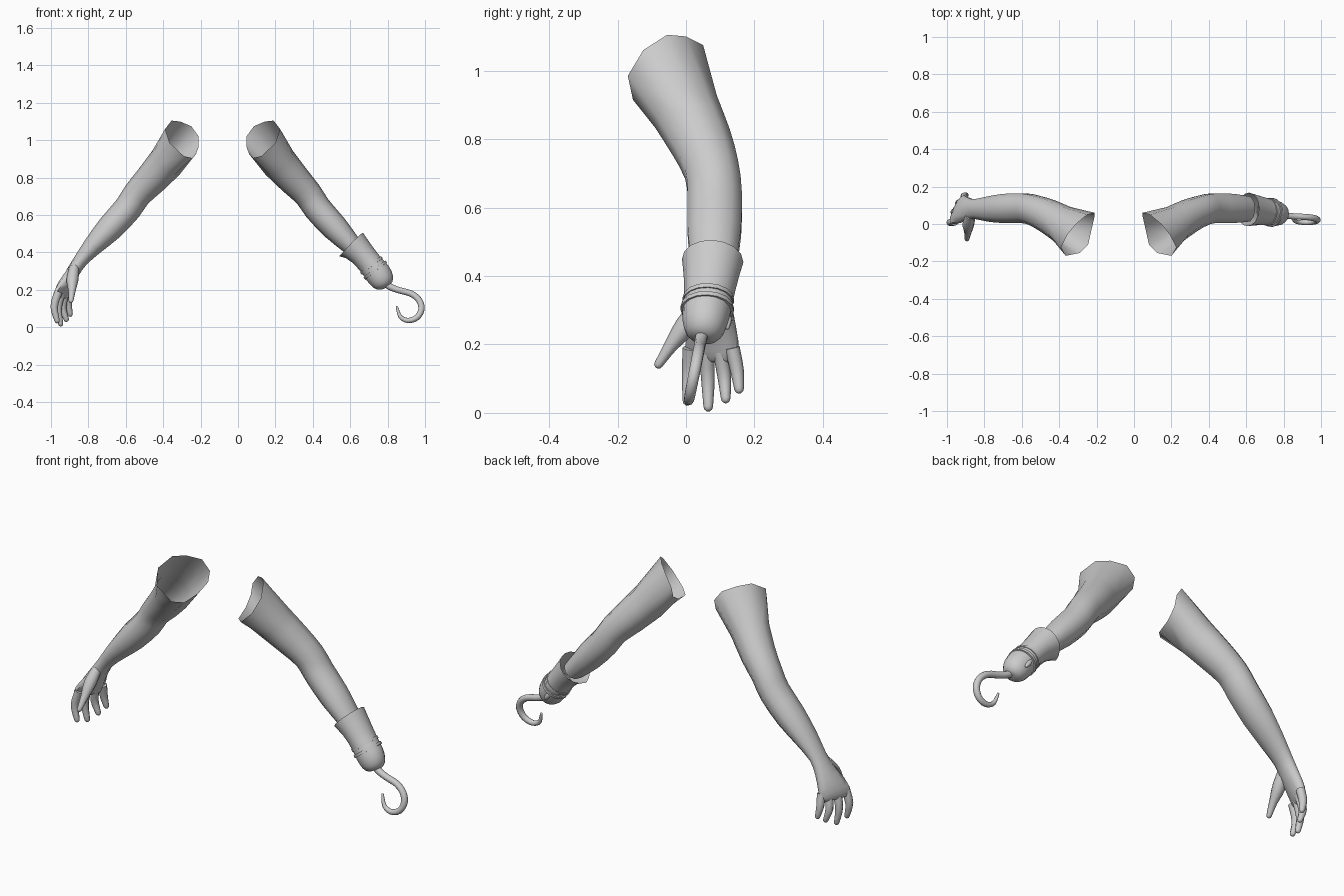
import bpy
import bmesh
import math
from mathutils import Vector

if "Cube" in bpy.data.objects:
    bpy.data.objects.remove(bpy.data.objects["Cube"])

grey = bpy.data.materials.new("plain_grey")
grey.use_nodes = True
grey.diffuse_color = (0.6, 0.6, 0.6, 1)
grey.node_tree.nodes["Principled BSDF"].inputs["Base Color"].default_value = (0.6, 0.6, 0.6, 1)

AXIS_SUM = -0.165   # the arms mirror each other: left x = AXIS_SUM - right x


def resample(rows, steps):
    """Catmull-Rom interpolation over whole section rows."""
    out = []
    for i in range(len(rows) - 1):
        a, b = rows[max(i - 1, 0)], rows[i]
        c, d = rows[i + 1], rows[min(i + 2, len(rows) - 1)]
        for s in range(steps):
            t = s / steps
            out.append([0.5 * (2 * q + (r - p) * t + (2 * p - 5 * q + 4 * r - w) * t * t
                               + (3 * q - p - 3 * r + w) * t ** 3)
                        for p, q, r, w in zip(a, b, c, d)])
    return out + [list(rows[-1])]


def section_rings(rows, sides):
    """Row: x, y, z, half width, half depth, twist -> ellipse square to the path."""
    rings = []
    centres = [Vector(r[:3]) for r in rows]
    for i, r in enumerate(rows):
        along = (centres[min(i + 1, len(rows) - 1)] - centres[max(i - 1, 0)]).normalized()
        v = Vector((0, 1, 0))
        v = (v - along * v.dot(along)).normalized()
        u = v.cross(along)
        twist = r[5] if len(r) > 5 else 0
        u, v = (u * math.cos(twist) + v * math.sin(twist),
                v * math.cos(twist) - u * math.sin(twist))
        rings.append([centres[i] + u * r[3] * math.cos(k * math.tau / sides)
                      + v * r[4] * math.sin(k * math.tau / sides) for k in range(sides)])
    return rings


def skin(name, rings, caps=(False, True), mirror=False):
    bm = bmesh.new()
    loops = [[bm.verts.new((AXIS_SUM - p.x, p.y, p.z) if mirror else p) for p in ring]
             for ring in rings]
    n = len(loops[0])
    for a, b in zip(loops, loops[1:]):
        for k in range(n):
            bm.faces.new((a[k], a[(k + 1) % n], b[(k + 1) % n], b[k]))
    for flag, loop in zip(caps, (loops[0], loops[-1])):
        if flag:
            bm.faces.new(loop)
    bmesh.ops.recalc_face_normals(bm, faces=bm.faces)
    mesh = bpy.data.meshes.new(name)
    bm.to_mesh(mesh)
    bm.free()
    mesh.materials.append(grey)
    obj = bpy.data.objects.new(name, mesh)
    bpy.context.collection.objects.link(obj)
    return obj


def tube(name, points, radii, sides=8, steps=3):
    """Tapered round rod with a domed end."""
    rows = resample([(*p, r, r) for p, r in zip(points, radii)], steps)
    end, before = Vector(rows[-1][:3]), Vector(rows[-2][:3])
    r = rows[-1][3]
    step = (end - before).normalized() * r
    for reach, shrink in ((0.6, 0.8), (0.95, 0.35)):
        rows.append([*(end + step * reach), r * shrink, r * shrink])
    return skin(name, section_rings(rows, sides), (True, True))


# Shoulder opening, a slanted ten-sided rim
rim = [Vector(p) for p in (
    (-.355, -.055, 1.105), (-.31, 0, 1.10), (-.25, .05, 1.075), (-.21, .06, 1.02),
    (-.21, .045, .965), (-.225, -.02, .925), (-.245, -.11, .905), (-.29, -.155, .915),
    (-.365, -.17, .985), (-.39, -.125, 1.06))]

# Arm shared by both sides, then the right palm
arm = [(-.385, 0, .88, .097, .102, 0), (-.465, .045, .79, .087, .092, 0),
       (-.54, .075, .71, .077, .083, 0), (-.59, .084, .635, .075, .083, 0),
       (-.685, .083, .53, .071, .082, 0), (-.775, .08, .435, .053, .07, 0)]
palm = [(-.843, .08, .355, .038, .056, 0), (-.885, .079, .29, .036, .062, .15),
        (-.925, .078, .22, .033, .08, .35), (-.945, .076, .17, .024, .087, .45),
        (-.949, .076, .15, .012, .075, .45)]
skin("right_arm", [rim] + section_rings(resample(arm + palm, 2), 10))
skin("left_arm", [rim] + section_rings(resample(arm, 2), 10), (False, False), True)

# Right hand digits: base, middle, tip
digits = {
    "index_finger": ((-.96, .012, .19), (-.983, .008, .11), (-.967, .004, .035)),
    "middle_finger": ((-.945, .06, .18), (-.962, .064, .1), (-.948, .065, .018)),
    "ring_finger": ((-.925, .1, .18), (-.937, .112, .105), (-.918, .116, .042)),
    "little_finger": ((-.905, .135, .19), (-.908, .149, .125), (-.897, .155, .07)),
}
for name, points in digits.items():
    tube(name, points, (.022, .02, .014))
tube("thumb", ((-.875, .045, .32), (-.885, .0, .255), (-.888, -.045, .195), (-.893, -.08, .142)),
     (.026, .032, .02, .013))

# Left cuff: flared open collar narrowing to a rounded end cap
cuff = [(.61, .078, .445, .084, .09), (.66, .073, .395, .07, .08),
        (.71, .066, .335, .066, .072), (.75, .058, .285, .07, .069),
        (.775, .054, .245, .062, .06), (.789, .052, .222, .042, .042),
        (.793, .051, .215, .02, .02)]
rings = section_rings(resample(cuff, 2), 16)
for k, pull in ((-1, .35), (0, 1), (1, .35)):      # pointed collar flap
    rings[0][k] += Vector((-.01, 0, -.005)) * pull if rings[0][0].x < .61 else Vector()
    rings[0][8 + k] += Vector((-.01, 0, -.005)) * pull if rings[0][8].x < .61 else Vector()
skin("cuff", rings)

# Strap: two thin raised bands and a small buckle
for i, t in enumerate((0, 1)):
    x, y, z = .714 + .02 * t, .065 - .003 * t, .33 - .025 * t
    w = .071 + .003 * t
    d = Vector((.62, -.04, -.78)) * .007
    rows = [(x - d.x, y - d.y, z - d.z, w - .008, w - .004), (x - d.x, y - d.y, z - d.z + .0001, w, w + .004),
            (x + d.x, y + d.y, z + d.z, w, w + .004), (x + d.x, y + d.y, z + d.z - .0001, w - .008, w - .004)]
    outer = section_rings(rows[1:3], 16)
    inner = section_rings([rows[0], rows[3]], 16)
    skin("strap_band_%d" % (i + 1), [inner[0], outer[0], outer[1], inner[1]], (False, False))
tube("strap_end", ((.73, .115, .29), (.745, .122, .27), (.757, .12, .252)), (.012, .014, .009), 6, 1)

# Hook, leaning forward as it drops
hook = ((.775, .245), (.81, .218), (.86, .198), (.925, .18), (.968, .145), (.981, .098),
        (.958, .053), (.91, .036), (.868, .056), (.85, .108))
tube("hook", [(x, .005 + .2 * (z - .02), z) for x, z in hook],
     (.018, .018, .017, .017, .017, .017, .016, .014, .011, .006), 10, 3)

# Smooth shading with crisp creases
for obj in bpy.context.collection.objects:
    if obj.type == "MESH" and grey.name in obj.data.materials:
        obj.select_set(True)
        bpy.context.view_layer.objects.active = obj
bpy.ops.object.shade_smooth_by_angle(angle=math.radians(60))
